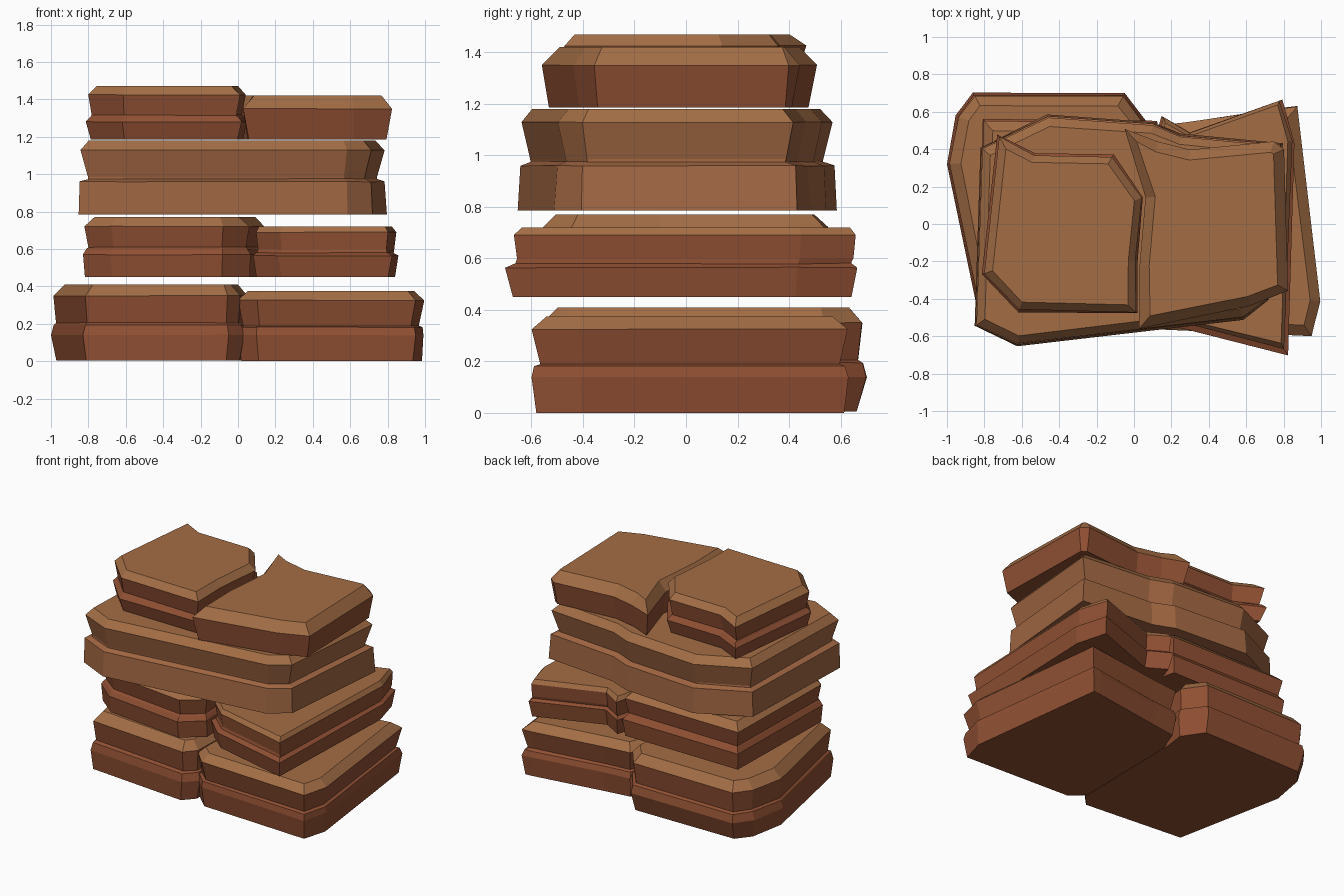
import bpy, bmesh, random
from mathutils import Vector

random.seed(4)

def material(name, rgb):
    m = bpy.data.materials.new(name)
    m.diffuse_color = (*rgb, 1)
    return m

TAN = material("sandstone_tan", (0.37, 0.155, 0.06))
RED = material("sandstone_red", (0.28, 0.08, 0.033))
OCHRE = material("sandstone_ochre", (0.36, 0.135, 0.055))

def offset(pts, d):
    # Mitred inset of a counter-clockwise outline (positive d goes inward)
    out = []
    n = len(pts)
    for i in range(n):
        p, a, b = Vector(pts[i]), Vector(pts[i - 1]), Vector(pts[(i + 1) % n])
        e1, e2 = (p - a).normalized(), (b - p).normalized()
        n1, n2 = Vector((-e1.y, e1.x)), Vector((-e2.y, e2.x))
        m = n1 + n2
        out.append(p + m * (d / max(0.5, 1 + n1.dot(n2))))
    return out

def slab(name, outline, rings, side=RED, jitter=0.004):
    # Stack of inset outlines (z, inset, optional x and y shift), bridged and capped
    bm = bmesh.new()
    loops = []
    for k, (z, d, *shift) in enumerate(rings):
        sx, sy = shift or (0, 0)
        edge = k in (0, len(rings) - 1)
        loop = []
        for p in offset(outline, d):
            jx, jy, jz = (random.uniform(-jitter, jitter) for _ in range(3))
            loop.append(bm.verts.new((p.x + sx + jx, p.y + sy + jy, z + (0 if edge else jz * 0.5))))
        loops.append(loop)
    n = len(outline)
    for k in range(len(loops) - 1):
        lo, hi = loops[k], loops[k + 1]
        for i in range(n):
            j = (i + 1) % n
            f = bm.faces.new((lo[i], lo[j], hi[j], hi[i]))
            f.material_index = 1 if k == len(loops) - 2 else 0
    bm.faces.new(loops[0][::-1]).material_index = 0
    bm.faces.new(loops[-1]).material_index = 1
    bmesh.ops.recalc_face_normals(bm, faces=bm.faces)
    me = bpy.data.meshes.new(name)
    bm.to_mesh(me)
    bm.free()
    me.materials.append(side)
    me.materials.append(TAN)
    ob = bpy.data.objects.new(name, me)
    bpy.context.collection.objects.link(ob)
    return ob

# Bottom layer: two slabs meeting along a seam
slab("bottom_left_slab",
     [(-0.83, -0.50), (-0.05, -0.57), (0.03, -0.48), (0.05, 0.40), (0.07, 0.54),
      (-0.05, 0.70), (-0.86, 0.70), (-0.95, 0.58), (-1.0, 0.32)],
     [(0.005, 0.025, 0, -0.015), (0.14, 0.0), (0.195, 0.012), (0.205, 0.03), (0.35, 0.015), (0.41, 0.07)])
slab("bottom_right_slab",
     [(0.10, -0.56), (0.95, -0.60), (0.995, -0.41), (0.87, 0.63), (0.80, 0.62),
      (0.28, 0.54), (0.08, 0.52), (0.01, 0.33), (0.0, -0.46)],
     [(0.0, 0.015), (0.14, 0.0), (0.18, 0.01), (0.19, 0.03), (0.325, 0.0), (0.375, 0.055)])

# Second layer: two thinner slabs
slab("second_left_slab",
     [(-0.83, -0.38), (-0.68, -0.50), (-0.08, -0.57), (0.07, -0.45), (0.06, -0.10),
      (0.15, 0.40), (0.12, 0.55), (-0.81, 0.56)],
     [(0.45, 0.01), (0.57, 0.0), (0.60, 0.02), (0.61, 0.03), (0.72, 0.01), (0.77, 0.06)])
slab("second_right_slab",
     [(0.22, -0.55), (0.82, -0.70), (0.86, 0.43), (0.79, 0.665), (0.30, 0.49),
      (0.15, 0.58), (0.10, 0.40), (0.08, -0.42)],
     [(0.45, 0.02), (0.565, 0.0), (0.58, 0.025, 0, 0.01), (0.60, 0.025, 0, 0.015),
      (0.69, 0.015, 0, 0.015), (0.72, 0.035, 0, 0.015)])

# Third layer: one wide slab
slab("third_wide_slab",
     [(-0.84, -0.54), (-0.62, -0.64), (0.58, -0.50), (0.71, -0.40), (0.78, 0.42),
      (0.25, 0.47), (0.10, 0.53), (-0.46, 0.57), (-0.81, 0.40)],
     [(0.785, -0.012), (0.96, -0.003), (0.975, 0.035), (0.985, 0.035), (1.13, 0.0), (1.18, 0.045)],
     side=OCHRE)

# Top layer: two slabs with a narrow crack between them
slab("top_left_slab",
     [(-0.81, -0.27), (-0.62, -0.47), (0.02, -0.48), (0.02, -0.20), (0.05, 0.14),
      (-0.11, 0.37), (-0.53, 0.38), (-0.73, 0.48)],
     [(1.185, 0.025), (1.28, 0.0), (1.305, 0.02), (1.315, 0.03), (1.425, 0.01), (1.47, 0.05)])
slab("top_right_slab",
     [(0.03, -0.56), (0.62, -0.44), (0.82, -0.36), (0.80, 0.40), (0.75, 0.44),
      (0.30, 0.40), (0.13, 0.44), (-0.05, 0.51), (0.06, 0.14), (0.03, -0.22)],
     [(1.185, 0.025), (1.35, 0.0), (1.42, 0.055)])
